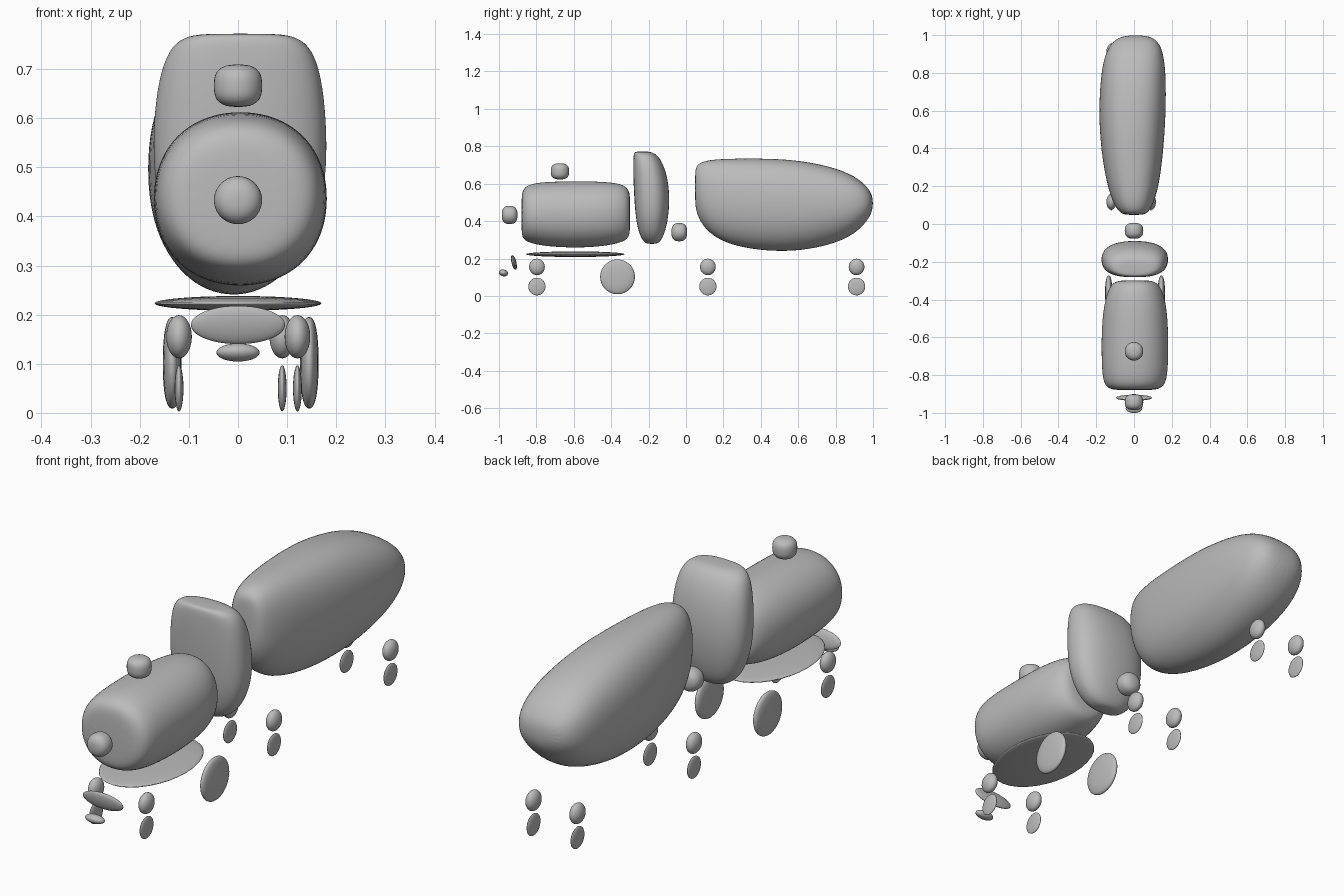
import bpy, bmesh, math
from mathutils import Vector, Matrix

if "Cube" in bpy.data.objects:
    bpy.data.objects.remove(bpy.data.objects["Cube"])

GREY = (0.5, 0.5, 0.5, 1)
mat = bpy.data.materials.new("plain_grey")
mat.use_nodes = True
mat.diffuse_color = GREY
mat.node_tree.nodes["Principled BSDF"].inputs["Base Color"].default_value = GREY


def finish(name, bm):
    bmesh.ops.recalc_face_normals(bm, faces=bm.faces)
    for f in bm.faces:
        f.smooth = True
    me = bpy.data.meshes.new(name)
    bm.to_mesh(me)
    bm.free()
    me.materials.append(mat)
    ob = bpy.data.objects.new(name, me)
    bpy.context.collection.objects.link(ob)
    return ob


def loft(name, stations, place, top=2.2, low=2.2, n=20):
    """Skin soft rings; each station is (position, a0, a1, b0, b1)."""
    bm = bmesh.new()
    rings = []
    for t, a0, a1, b0, b1 in stations:
        ring = []
        for i in range(n):
            ang = math.tau * i / n
            c, s = math.cos(ang), math.sin(ang)
            p = top if s > 0 else low
            k = 1.016 / (abs(c) ** p + abs(s) ** p) ** (1 / p)
            a = (a0 + a1) / 2 + c * k * (a1 - a0) / 2
            b = (b0 + b1) / 2 + s * k * (b1 - b0) / 2
            ring.append(bm.verts.new(place(t, a, b)))
        rings.append(ring)
    for r, q in zip(rings, rings[1:]):
        for i in range(n):
            j = (i + 1) % n
            bm.faces.new((r[i], r[j], q[j], q[i]))
    bm.faces.new(rings[0])
    bm.faces.new(rings[-1])
    ob = finish(name, bm)
    ob.modifiers.new("soften", 'SUBSURF').levels = 2
    ob.modifiers["soften"].render_levels = 2
    return ob


def pebble(name, centre, half, axis=2, power=2.0, tilt=0.0):
    """Ellipsoid, squared off along one axis when power is above 2."""
    bm = bmesh.new()
    bmesh.ops.create_uvsphere(bm, u_segments=32, v_segments=20, radius=1)
    turn = Matrix.Rotation(tilt, 3, 'X')
    for v in bm.verts:
        a = abs(v.co[axis])
        r = math.sqrt(max(0, v.co.length_squared - a * a))
        co = v.co / (r ** power + a ** power) ** (1 / power)
        v.co = turn @ Vector(c * h for c, h in zip(co, half)) + Vector(centre)
    return finish(name, bm)


def along_y(t, a, b):
    return (a, t, b)


def along_z(t, a, b):
    return (a, b, t)


# Main bodies
loft("boiler", [
    (-0.88, -0.09, 0.09, 0.34, 0.53),
    (-0.872, -0.135, 0.14, 0.305, 0.57),
    (-0.84, -0.162, 0.17, 0.285, 0.597),
    (-0.75, -0.17, 0.18, 0.265, 0.61),
    (-0.58, -0.172, 0.181, 0.257, 0.612),
    (-0.43, -0.16, 0.172, 0.267, 0.61),
    (-0.34, -0.133, 0.145, 0.288, 0.597),
    (-0.307, -0.105, 0.115, 0.31, 0.57),
    (-0.298, -0.07, 0.08, 0.35, 0.53)], along_y)

loft("cab", [
    (0.278, -0.04, 0.04, -0.205, -0.16),
    (0.288, -0.08, 0.08, -0.225, -0.14),
    (0.33, -0.125, 0.13, -0.25, -0.115),
    (0.42, -0.16, 0.17, -0.268, -0.095),
    (0.52, -0.172, 0.18, -0.275, -0.088),
    (0.62, -0.168, 0.176, -0.28, -0.097),
    (0.7, -0.155, 0.165, -0.281, -0.12),
    (0.75, -0.132, 0.143, -0.28, -0.15),
    (0.768, -0.1, 0.11, -0.275, -0.18),
    (0.772, -0.06, 0.07, -0.262, -0.205)], along_z, top=2.4, low=3)

loft("coach", [
    (0.048, -0.04, 0.04, 0.5, 0.66),
    (0.056, -0.07, 0.07, 0.44, 0.7),
    (0.1, -0.105, 0.1, 0.355, 0.722),
    (0.2, -0.14, 0.13, 0.285, 0.731),
    (0.35, -0.167, 0.15, 0.25, 0.732),
    (0.5, -0.181, 0.162, 0.238, 0.73),
    (0.65, -0.183, 0.168, 0.247, 0.715),
    (0.8, -0.172, 0.166, 0.283, 0.682),
    (0.9, -0.152, 0.155, 0.33, 0.64),
    (0.97, -0.112, 0.128, 0.4, 0.585),
    (1.0, -0.05, 0.07, 0.46, 0.53)], along_y, top=2.7, low=2.1)

# Fittings
pebble("chimney", (0, -0.674, 0.666), (0.049, 0.049, 0.043), 2, 2.8)
pebble("headlamp", (0, -0.943, 0.433), (0.049, 0.042, 0.049), 1, 2.6)
pebble("coupling", (0, -0.036, 0.341), (0.049, 0.042, 0.049), 1, 2.6)
pebble("chassis", (0, -0.592, 0.223), (0.17, 0.264, 0.015))
pebble("fender", (0, -0.92, 0.179), (0.096, 0.013, 0.04), tilt=math.radians(14))
pebble("fender_toe", (0, -0.976, 0.123), (0.044, 0.025, 0.018), tilt=math.radians(-14))

# Wheels
for side, x in (("right", -0.134), ("left", 0.145)):
    pebble("drive_wheel_" + side, (x, -0.366, 0.102), (0.019, 0.093, 0.093), 0, 2.4)
for label, y, left_x in (("front", -0.797, 0.121), ("middle", 0.117, 0.09),
                         ("rear", 0.912, 0.09)):
    for side, x in (("right", -0.12), ("left", left_x)):
        pebble(f"{label}_axle_box_{side}", (x, y, 0.155), (0.026, 0.042, 0.044))
        pebble(f"{label}_wheel_{side}", (x, y, 0.05), (0.009, 0.046, 0.047))
